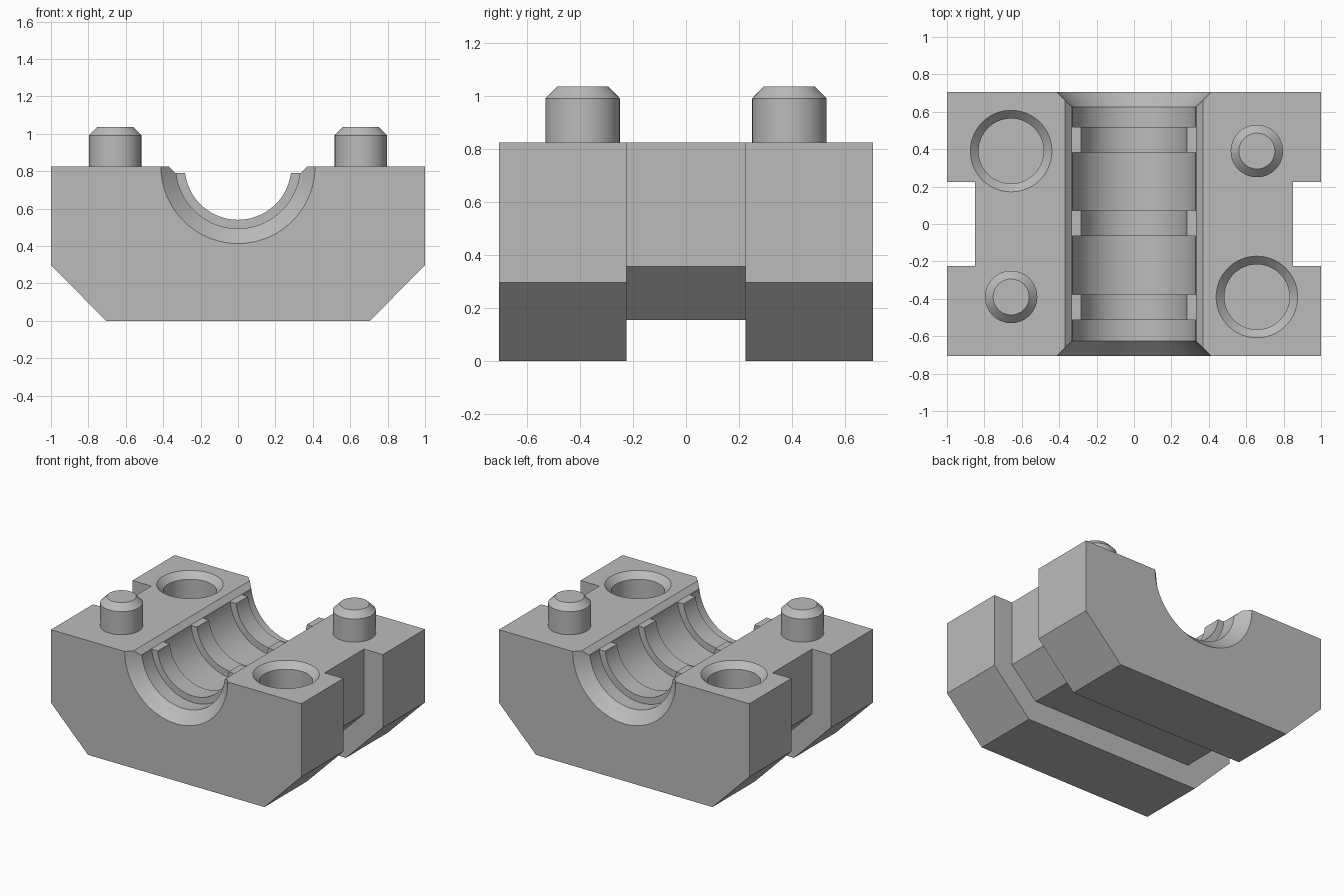
import bpy, bmesh, math
from mathutils import Matrix

cube = bpy.data.objects.get("Cube")
if cube:
    bpy.data.objects.remove(cube, do_unlink=True)

grey = bpy.data.materials.new("machined grey")
grey.use_nodes = True
tone = (0.5, 0.5, 0.5, 1)
grey.diffuse_color = tone
grey.node_tree.nodes["Principled BSDF"].inputs["Base Color"].default_value = tone

TOP = 0.825      # parting face height, also the bore axis
DEPTH = 0.705    # half length along y


def finish(name, bm, matrix=Matrix()):
    bmesh.ops.recalc_face_normals(bm, faces=bm.faces)
    bm.transform(matrix)
    mesh = bpy.data.meshes.new(name)
    bm.to_mesh(mesh)
    bm.free()
    mesh.materials.append(grey)
    obj = bpy.data.objects.new(name, mesh)
    bpy.context.collection.objects.link(obj)
    return obj


def loft(name, sections):
    """Skin equal-length x,z outlines placed along y."""
    bm = bmesh.new()
    rings = [[bm.verts.new((x, y, z)) for x, z in outline] for y, outline in sections]
    n = len(rings[0])
    for a, b in zip(rings, rings[1:]):
        for i in range(n):
            j = (i + 1) % n
            bm.faces.new((a[i], a[j], b[j], b[i]))
    bm.faces.new(rings[0])
    bm.faces.new(rings[-1])
    return finish(name, bm)


def lathe(name, profile, matrix, steps=72):
    """Turn a radius, height profile into a capped solid."""
    bm = bmesh.new()
    rings = []
    for r, h in profile:
        angles = [math.tau * i / steps for i in range(steps)]
        rings.append([bm.verts.new((r * math.cos(a), r * math.sin(a), h)) for a in angles])
    for a, b in zip(rings, rings[1:]):
        for i in range(steps):
            j = (i + 1) % steps
            bm.faces.new((a[i], a[j], b[j], b[i]))
    bm.faces.new(rings[0])
    bm.faces.new(rings[-1])
    return finish(name, bm, matrix)


def select(obj):
    bpy.ops.object.select_all(action='DESELECT')
    obj.select_set(True)
    bpy.context.view_layer.objects.active = obj


def cut(body, cutter):
    cutter.hide_render = True
    select(body)
    mod = body.modifiers.new("cut", 'BOOLEAN')
    mod.operation = 'DIFFERENCE'
    mod.solver = 'EXACT'
    mod.object = cutter
    bpy.ops.object.modifier_apply(modifier=mod.name)
    bpy.data.objects.remove(cutter, do_unlink=True)


def outline(half_width, bottom, foot, shoulder):
    right = [(foot, bottom), (half_width, shoulder), (half_width, TOP)]
    return right + [(-x, z) for x, z in reversed(right)]


# Block with chamfered lower corners and a strap channel around its middle
outer = outline(1.0, 0.0, 0.705, 0.297)
inner = outline(0.85, 0.155, 0.648, 0.357)
body = loft("bearing_block", [(-DEPTH, outer), (-0.225, outer), (-0.225, inner),
                              (0.225, inner), (0.225, outer), (DEPTH, outer)])

# Bore with flared ends and three raised ribs
BORE, RIB, FLARE = 0.332, 0.285, 0.08
profile = [(BORE + FLARE + 0.02, -DEPTH - 0.02), (BORE, -DEPTH + FLARE)]
for centre in (-0.445, 0.005, 0.45):
    lo, hi = centre - 0.068, centre + 0.068
    profile += [(BORE, lo), (RIB, lo), (RIB, hi), (BORE, hi)]
profile += [(BORE, DEPTH - FLARE), (BORE + FLARE + 0.02, DEPTH + 0.02)]
along_y = Matrix.Translation((0, 0, TOP)) @ Matrix.Rotation(-math.pi / 2, 4, 'X')
cut(body, lathe("bore_cutter", profile, along_y))

# Bevelled bore lip that also lowers the rib ends
lip = [(-0.335, 0.79), (0.335, 0.79), (0.39, TOP + 0.02), (-0.39, TOP + 0.02)]
cut(body, loft("lip_cutter", [(-1, lip), (1, lip)]))

# Sockets and dowel pins on opposite corners
socket = [(0.174, -0.28), (0.174, -0.044), (0.238, 0.02)]
pin = [(0.14, -0.05), (0.14, 0.167), (0.096, 0.212)]
solids = [body]
for side, label in ((-1, "right"), (1, "left")):
    hole_at = Matrix.Translation((side * 0.657, -side * 0.39, TOP))
    cut(body, lathe("socket_cutter", socket, hole_at))
    pin_at = Matrix.Translation((side * 0.657, side * 0.39, TOP))
    solids.append(lathe(label + "_dowel_pin", pin, pin_at))

for obj in solids:
    select(obj)
    bpy.ops.object.shade_smooth_by_angle(angle=math.radians(25))
